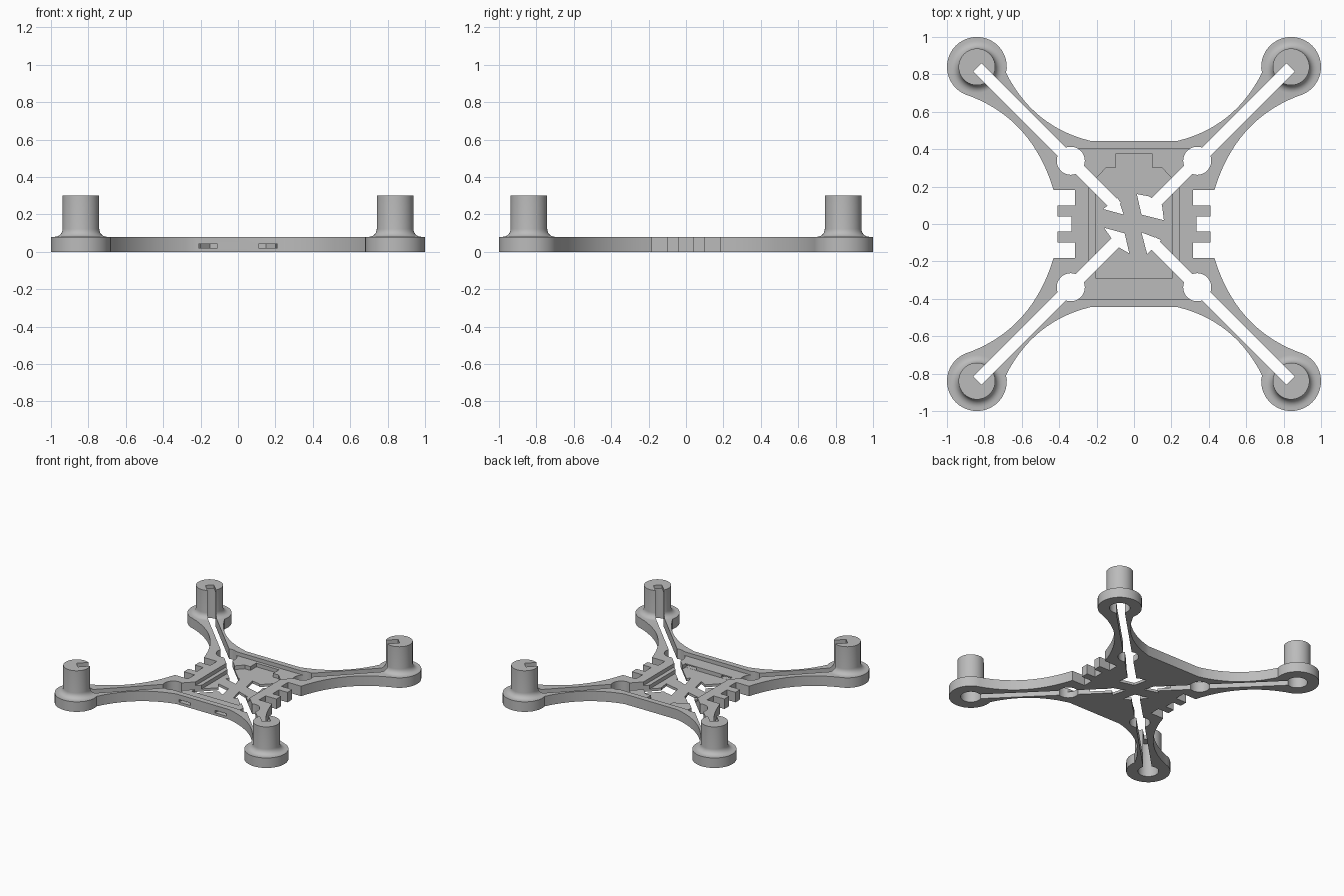
import bpy, bmesh, math
from mathutils import Vector

if "Cube" in bpy.data.objects:
    bpy.data.objects.remove(bpy.data.objects["Cube"], do_unlink=True)

THICK = 0.08
PAD = 0.84          # motor pad centre on x and y
QUADS = [(1, 1), (-1, 1), (-1, -1), (1, -1)]

grey = bpy.data.materials.new("light_grey_plastic")
grey.use_nodes = True
grey.diffuse_color = (0.5, 0.5, 0.5, 1)
grey.node_tree.nodes["Principled BSDF"].inputs["Base Color"].default_value = (0.5, 0.5, 0.5, 1)


def finish(bm, name):
    bmesh.ops.recalc_face_normals(bm, faces=bm.faces)
    mesh = bpy.data.meshes.new(name)
    bm.to_mesh(mesh)
    bm.free()
    mesh.materials.append(grey)
    obj = bpy.data.objects.new(name, mesh)
    bpy.context.collection.objects.link(obj)
    return obj


def prism(name, points, z0, z1):
    bm = bmesh.new()
    face = bm.faces.new([bm.verts.new((x, y, z0)) for x, y in points])
    top = bmesh.ops.extrude_face_region(bm, geom=[face])["geom"]
    verts = [v for v in top if isinstance(v, bmesh.types.BMVert)]
    bmesh.ops.translate(bm, verts=verts, vec=(0, 0, z1 - z0))
    return finish(bm, name)


def lathe(name, profile, x, y, steps=40):
    bm = bmesh.new()
    verts = [bm.verts.new((r, 0, z)) for r, z in profile]
    edges = [bm.edges.new(pair) for pair in zip(verts, verts[1:])]
    bmesh.ops.spin(bm, geom=verts + edges, cent=(0, 0, 0), axis=(0, 0, 1),
                   angle=math.tau, steps=steps)
    bmesh.ops.remove_doubles(bm, verts=bm.verts, dist=0.0001)
    bmesh.ops.translate(bm, verts=bm.verts, vec=(x, y, 0))
    return finish(bm, name)


def drill(name, x, y, r, z0, z1):
    return lathe(name, [(0, z0), (r, z0), (r, z1), (0, z1)], x, y)


def box(name, x0, x1, y0, y1, z0, z1):
    return prism(name, [(x0, y0), (x1, y0), (x1, y1), (x0, y1)], z0, z1)


def combine(target, tool, operation):
    mod = target.modifiers.new(operation, 'BOOLEAN')
    mod.operation, mod.solver, mod.object = operation, 'EXACT', tool
    with bpy.context.temp_override(object=target, active_object=target):
        bpy.ops.object.modifier_apply(modifier=mod.name)
    bpy.data.objects.remove(tool, do_unlink=True)


def bezier(a, b, c, n=14):
    a, b, c = Vector(a), Vector(b), Vector(c)
    return [tuple(a.lerp(b, i / n).lerp(b.lerp(c, i / n), i / n)) for i in range(n + 1)]


# Outline of one quarter: end edge, arm curve, round pad, arm curve
quarter = bezier((0.235, 0.445), (0.54, 0.52), (0.685, 0.81))
for i in range(29):
    a = math.radians(183 - i * 258 / 28)
    quarter.append((PAD + 0.16 * math.cos(a), PAD + 0.16 * math.sin(a)))
quarter += bezier((0.88, 0.685), (0.545, 0.56), (0.43, 0.183))
# Side notches and teeth
quarter += [(0.315, 0.183), (0.315, 0.1), (0.41, 0.1), (0.41, 0.04), (0.335, 0.04)]
half = quarter + [(x, -y) for x, y in reversed(quarter)]
outline = half + [(-x, y) for x, y in reversed(half)]
frame = prism("frame", outline, 0, THICK)

# Motor tubes with a filleted foot
fillet = [(0.14 - 0.042 * math.sin(t), 0.122 - 0.042 * math.cos(t))
          for t in [i * math.pi / 12 for i in range(7)]]
tube = [(0, 0.04), (0.14, 0.04)] + fillet + [(0.098, 0.3), (0, 0.3)]
for sx, sy in QUADS:
    combine(frame, lathe("motor_tube", tube, sx * PAD, sy * PAD), 'UNION')

# Shallow deck pocket, then the deeper board recess
deck = [(0.24, 0.24), (0.33, 0.33), (0.33, 0.4)]
deck = deck + [(-x, y) for x, y in reversed(deck)]
deck += [(-x, -y) for x, y in deck]
combine(frame, prism("deck_pocket", deck, 0.05, 0.2), 'DIFFERENCE')
board = [(0.207, -0.29), (0.207, 0.24), (0.15, 0.3), (0.1, 0.3), (0.1, 0.375)]
board += [(-x, y) for x, y in reversed(board)]
combine(frame, prism("board_recess", board, 0.02, 0.2), 'DIFFERENCE')

# Strap openings in the front wall
for s in (-1, 1):
    x0, x1 = sorted((s * 0.11, s * 0.21))
    combine(frame, box("strap_opening", x0, x1, -0.5, -0.28, 0.021, 0.041), 'DIFFERENCE')

# Arrow-shaped inner ends of the wire slots
arrows = [
    [(0.015, 0.16), (0.08, 0.148), (0.15, 0.1), (0.16, 0.02), (0.04, 0.05)],
    [(-0.165, 0.08), (-0.055, 0.05), (-0.085, 0.14)],
    [(-0.16, -0.02), (-0.05, -0.05), (-0.025, -0.157), (-0.09, -0.12)],
    [(0.04, -0.045), (0.145, -0.085), (0.07, -0.16)],
]
for (sx, sy), arrow in zip(QUADS, arrows):
    # Motor bore, wire hole and diagonal wire slot
    combine(frame, drill("motor_bore", sx * PAD, sy * PAD, 0.075, -0.1, 0.27), 'DIFFERENCE')
    combine(frame, drill("wire_hole", sx * 0.338, sy * 0.338, 0.075, -0.1, 0.2), 'DIFFERENCE')
    along = Vector((sx, sy)).normalized()
    side = Vector((-along.y, along.x)) * 0.031
    a, b = along * 0.13, along * 1.185
    slot = [tuple(p) for p in (a + side, b + side, b - side, a - side)]
    combine(frame, prism("wire_slot", slot, -0.1, 0.5), 'DIFFERENCE')
    combine(frame, prism("slot_arrow", arrow, -0.1, 0.2), 'DIFFERENCE')

# Smooth curved walls, keep edges crisp
bpy.ops.object.select_all(action='DESELECT')
frame.select_set(True)
bpy.context.view_layer.objects.active = frame
bpy.ops.object.shade_smooth_by_angle(angle=math.radians(30))
